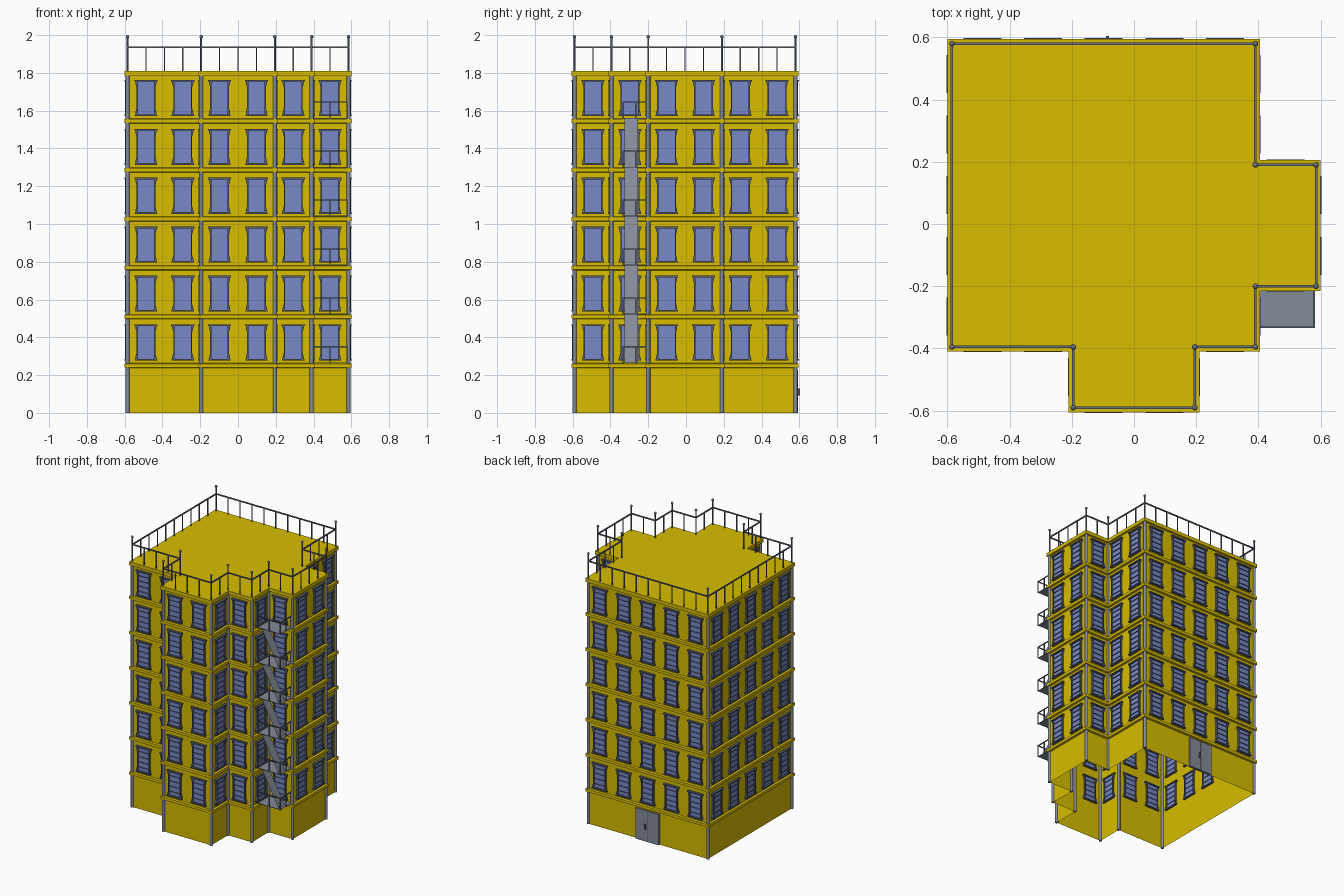
import bpy, bmesh
from mathutils import Matrix, Vector

cube = bpy.data.objects.get("Cube")
if cube:
    bpy.data.objects.remove(cube, do_unlink=True)


def material(name, rgb):
    m = bpy.data.materials.new(name)
    m.use_nodes = True
    color = (*rgb, 1)
    m.diffuse_color = color
    m.node_tree.nodes["Principled BSDF"].inputs["Base Color"].default_value = color
    return m


YELLOW = material("yellow plaster", (0.69, 0.51, 0.0))
GLASS = material("blue glass", (0.185, 0.25, 0.57))
DARK = material("dark frame", (0.1, 0.115, 0.15))
METAL = material("railing metal", (0.14, 0.16, 0.205))
GREY = material("grey steel", (0.23, 0.26, 0.31))

# Building grid: six bays per side, notched at three corners
BAY, STOREY, FIRST, ROOF = 0.195, 0.259, 0.25, 1.81
SHIFT = -0.005
CELLS = [(-3, -2), (-1, -2), (-1, -3), (1, -3), (1, -2), (2, -2),
         (2, -1), (3, -1), (3, 1), (2, 1), (2, 3), (-3, 3)]
CORNERS = [Vector((i * BAY, j * BAY + SHIFT, 0)) for i, j in CELLS]
COUNT = len(CORNERS)
EDGES = [(CORNERS[i], CORNERS[(i + 1) % COUNT]) for i in range(COUNT)]


def outward(edge):
    u = (edge[1] - edge[0]).normalized()
    return Vector((u.y, -u.x, 0))


NORMALS = [outward(e) for e in EDGES]


def ring_points(offset, z):
    """Footprint outline grown by offset, at height z."""
    return [c + (NORMALS[i - 1] + NORMALS[i]) * offset + Vector((0, 0, z))
            for i, c in enumerate(CORNERS)]


def finish(bm, name, mats):
    mesh = bpy.data.meshes.new(name)
    bm.to_mesh(mesh)
    bm.free()
    for m in mats:
        mesh.materials.append(m)
    obj = bpy.data.objects.new(name, mesh)
    bpy.context.collection.objects.link(obj)
    return obj


def box(bm, x, y, z, mat=0):
    """Box from (min, max) pairs."""
    size = Vector((x[1] - x[0], y[1] - y[0], z[1] - z[0]))
    mid = Vector((sum(x), sum(y), sum(z))) / 2
    made = bmesh.ops.create_cube(bm, size=1, matrix=Matrix.Translation(mid) @ Matrix.Diagonal((*size, 1)))
    for f in {f for v in made["verts"] for f in v.link_faces}:
        f.material_index = mat


def sheet(bm, points):
    return bm.faces.new([bm.verts.new(p) for p in points])


def prism(bm, points, depth):
    """Extrude a flat outline along a vector."""
    face = sheet(bm, points)
    new = bmesh.ops.extrude_face_region(bm, geom=[face], use_keep_orig=True)["geom"]
    bmesh.ops.translate(bm, vec=depth, verts=[g for g in new if isinstance(g, bmesh.types.BMVert)])
    bmesh.ops.recalc_face_normals(bm, faces=bm.faces)


def bar(bm, a, b, r):
    """Square bar between two axis-aligned points."""
    box(bm, *[(min(a[k], b[k]) - r, max(a[k], b[k]) + r) for k in range(3)])


def column(bm, base, r, z0, z1):
    bmesh.ops.create_cone(bm, cap_ends=True, segments=16, radius1=r, radius2=r, depth=z1 - z0,
                          matrix=Matrix.Translation(base + Vector((0, 0, (z0 + z1) / 2))))


def smooth(obj):
    bpy.ops.object.select_all(action="DESELECT")
    bpy.context.view_layer.objects.active = obj
    obj.select_set(True)
    bpy.ops.object.shade_smooth_by_angle()


def sweep(bm, profile):
    """Sweep an (offset, height) profile around the footprint."""
    loops = [[bm.verts.new(p) for p in ring_points(o, z)] for o, z in profile]
    for lower, upper in zip(loops, loops[1:]):
        for i in range(COUNT):
            j = (i + 1) % COUNT
            bm.faces.new((lower[i], lower[j], upper[j], upper[i]))


# Hollow walls, open at the bottom
bm = bmesh.new()
sweep(bm, [(0, 0), (0, ROOF - 0.02)])
finish(bm, "walls", [YELLOW])

# Bands between the storeys
bm = bmesh.new()
for k in range(6):
    z = FIRST + k * STOREY
    sweep(bm, [(0, z - 0.013), (0.015, z - 0.01), (0.015, z + 0.01), (0, z + 0.013)])
finish(bm, "storey_bands", [YELLOW])

# Roof slab
bm = bmesh.new()
prism(bm, ring_points(0.015, ROOF - 0.026), Vector((0, 0, 0.026)))
finish(bm, "roof", [YELLOW])

# Corner posts, continued above the roof as thinner poles with ball finials
posts, poles = bmesh.new(), bmesh.new()
for c in CORNERS:
    column(posts, c, 0.011, 0, ROOF - 0.005)
    column(poles, c, 0.005, ROOF - 0.01, 1.985)
    bmesh.ops.create_uvsphere(poles, u_segments=16, v_segments=10, radius=0.009,
                              matrix=Matrix.Translation(c + Vector((0, 0, 1.991))))
smooth(finish(posts, "corner_posts", [GREY]))
smooth(finish(poles, "roof_poles", [METAL]))

# Roof railing
bm = bmesh.new()
rail_z = Vector((0, 0, 1.935))
for a, b in EDGES:
    bar(bm, a + rail_z, b + rail_z, 0.004)
    steps = round((b - a).length / BAY * 2)
    for i in range(1, steps):
        p = a.lerp(b, i / steps)
        bar(bm, p + Vector((0, 0, ROOF)), p + rail_z, 0.003)
finish(bm, "roof_railing", [METAL])

# Window: glass, flared jambs, lintel, sill and thin slats; outside is local -y
H = 0.191
bm = bmesh.new()
for s in (-1, 1):
    jamb = [(0.043, 0), (0.056, 0), (0.056, 0.018), (0.05, 0.04),
            (0.05, H - 0.04), (0.056, H - 0.018), (0.056, H), (0.043, H)]
    prism(bm, [(s * x, -0.014, z) for x, z in jamb], Vector((0, 0.026, 0)))
for x, z in ((0.061, H - 0.009), (0.059, 0)):
    box(bm, (-x, x), (-0.017, 0.013), (z, z + 0.009))
box(bm, (-0.044, 0.044), (-0.005, 0.005), (0.006, H - 0.006), 1)
for i in range(1, 5):
    z = H * i / 5
    sheet(bm, [(x, y, z) for x, y in ((-0.044, -0.012), (0.044, -0.012), (0.044, 0.01), (-0.044, 0.01))])
first = finish(bm, "window", [DARK, GLASS])
window_mesh = first.data
bpy.data.objects.remove(first)
for (a, b), n in zip(EDGES, NORMALS):
    u = (b - a).normalized()
    turn = Matrix((u, -n, Vector((0, 0, 1)))).transposed().to_4x4()
    bays = round((b - a).length / BAY)
    for i in range(bays):
        for k in range(6):
            p = a + u * BAY * (i + 0.5) + Vector((0, 0, FIRST + k * STOREY + 0.027))
            w = bpy.data.objects.new("window", window_mesh)
            w.matrix_world = Matrix.Translation(p) @ turn
            bpy.context.collection.objects.link(w)

# Back double door with one handle
back = 3 * BAY + SHIFT
mid = -BAY / 2
bm = bmesh.new()
for s in (-1, 1):
    x = sorted((mid + s * 0.002, mid + s * 0.095))
    box(bm, x, (back - 0.006, back + 0.013), (0, 0.226))
box(bm, (mid - 0.003, mid + 0.003), (back - 0.004, back + 0.011), (0, 0.226), 1)
box(bm, (mid + 0.008, mid + 0.017), (back + 0.012, back + 0.024), (0.092, 0.13), 1)
finish(bm, "back_door", [GREY, DARK])

# Fire escape in the front notch
X0, X1, Y0, Y1 = 0.395, 0.578, -0.332, -0.2
plates, rails, stairs = bmesh.new(), bmesh.new(), bmesh.new()
for k in range(6):
    z = FIRST + 0.015 + k * STOREY
    top = z + 0.085
    box(plates, (X0, X1), (Y0, Y1), (z - 0.002, z + 0.002))
    bar(rails, (X0, Y0, top), (X1, Y0, top), 0.003)
    bar(rails, (X1, Y0, top), (X1, Y1, top), 0.003)
    for x, y in ((X0 + 0.005, Y0), ((X0 + X1) / 2, Y0), (X1, Y0), (X1, (Y0 + Y1) / 2), (X1, Y1 - 0.01)):
        bar(rails, (x, y, z), (x, y, top), 0.003)
    if k < 5:
        up = z + STOREY
        sheet(stairs, [(0.56, -0.325, z), (0.56, -0.255, z), (0.42, -0.255, up), (0.42, -0.325, up)])
finish(plates, "fire_escape_platforms", [GREY])
finish(rails, "fire_escape_railings", [METAL])
finish(stairs, "fire_escape_stairs", [GREY])
